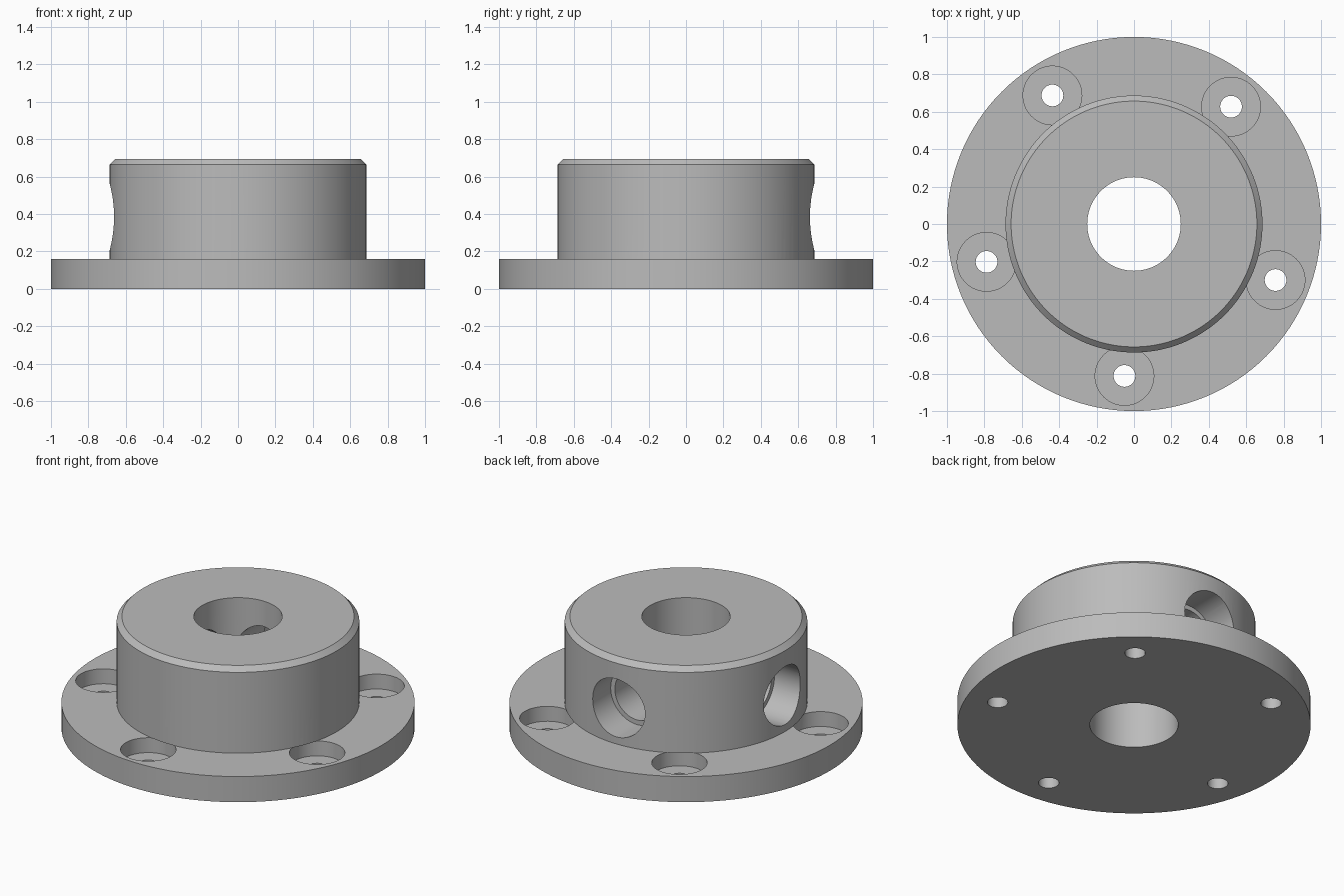
import bpy
import bmesh
from math import cos, sin, radians, tau
from mathutils import Matrix

if "Cube" in bpy.data.objects:
    bpy.data.objects.remove(bpy.data.objects["Cube"], do_unlink=True)

# Single plain metal colour
metal = bpy.data.materials.new("grey metal")
metal.use_nodes = True
GREY = (0.5, 0.5, 0.5, 1)
metal.diffuse_color = GREY
metal.node_tree.nodes["Principled BSDF"].inputs["Base Color"].default_value = GREY


def lathe(name, profile, steps, matrix=Matrix()):
    """Spin a closed (radius, height) profile into a solid about z."""
    bm = bmesh.new()
    rings = [[bm.verts.new((r * cos(tau * i / steps), r * sin(tau * i / steps), z))
              for i in range(steps)] for r, z in profile]
    for a, b in zip(rings, rings[1:] + rings[:1]):
        if a[0].co.xy.length + b[0].co.xy.length < 1e-6:
            continue
        for i in range(steps):
            j = (i + 1) % steps
            bm.faces.new((a[i], a[j], b[j], b[i]))
    bmesh.ops.remove_doubles(bm, verts=bm.verts, dist=1e-5)
    bmesh.ops.recalc_face_normals(bm, faces=bm.faces)
    mesh = bpy.data.meshes.new(name)
    bm.to_mesh(mesh)
    bm.free()
    mesh.materials.append(metal)
    obj = bpy.data.objects.new(name, mesh)
    obj.matrix_world = matrix
    bpy.context.collection.objects.link(obj)
    return obj


def stepped_cutter(name, r_small, r_large, start, step, end, matrix):
    """Drill shape: a narrow bore that widens at the step."""
    return lathe(name, [(0, start), (r_small, start), (r_small, step),
                        (r_large, step), (r_large, end), (0, end)], 64, matrix)


# Round flange with a chamfered hub and a central bore
FLANGE_TOP = 0.16
hub = lathe("flanged_hub", [(0.25, 0), (1, 0), (1, FLANGE_TOP), (0.687, FLANGE_TOP),
                            (0.687, 0.665), (0.657, 0.695), (0.25, 0.695)], 128)

# Five counterbored bolt holes in the flange
cutters = []
for k in range(5):
    place = (Matrix.Rotation(radians(-93.6 + 72 * k), 4, "Z")
             @ Matrix.Translation((0.814, 0, 0)))
    cutters.append(stepped_cutter("bolt_hole_cutter", 0.058, 0.157,
                                  -0.1, 0.067, FLANGE_TOP, place))

# Two stepped cross holes in the hub wall, at the back and one side
for angle in (90, 180):
    place = (Matrix.Translation((0, 0, 0.385))
             @ Matrix.Rotation(radians(angle), 4, "Z")
             @ Matrix.Rotation(radians(90), 4, "Y"))
    cutters.append(stepped_cutter("cross_hole_cutter", 0.152, 0.181,
                                  0.1, 0.485, 0.9, place))

# Cut every hole, then drop the cutters
bpy.context.view_layer.objects.active = hub
for cutter in cutters:
    cutter.hide_render = True
    mod = hub.modifiers.new("cut", "BOOLEAN")
    mod.operation = "DIFFERENCE"
    mod.solver = "EXACT"
    mod.object = cutter
    bpy.ops.object.modifier_apply(modifier=mod.name)
    bpy.data.objects.remove(cutter, do_unlink=True)

# Smooth round walls with crisp edges
bpy.ops.object.select_all(action="DESELECT")
hub.select_set(True)
bpy.ops.object.shade_smooth_by_angle(angle=radians(25))
